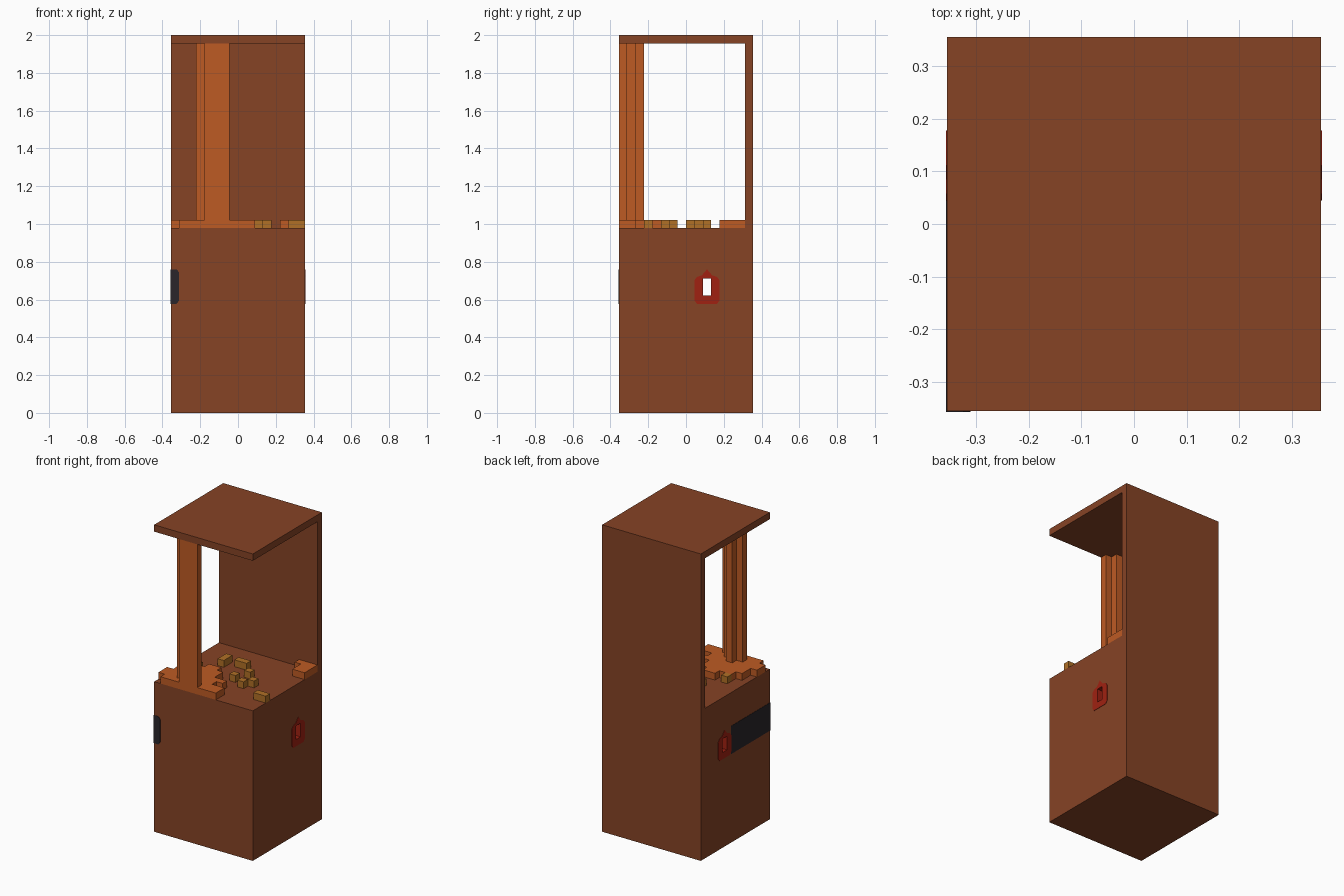
import bpy
import bmesh
from mathutils import Vector

if "Cube" in bpy.data.objects:
    bpy.data.objects.remove(bpy.data.objects["Cube"], do_unlink=True)

U = 2 / 45      # one block
H = 8 * U       # half width
DECK = 22       # height of the counter in blocks


def material(name, srgb):
    lin = [((c / 255 + 0.055) / 1.055) ** 2.4 for c in srgb]
    mat = bpy.data.materials.new(name)
    mat.diffuse_color = (*lin, 1)
    mat.use_nodes = True
    mat.node_tree.nodes["Principled BSDF"].inputs["Base Color"].default_value = (*lin, 1)
    return mat


BROWN = material("brown wood", (134, 67, 37))
ORANGE = material("orange wood", (190, 91, 36))
GOLD = material("gold", (176, 112, 38))
DARK = material("dark grey", (41, 37, 42))
RED = material("red", (160, 33, 17))


def finish(name, bm, mat):
    bmesh.ops.recalc_face_normals(bm, faces=bm.faces)
    mesh = bpy.data.meshes.new(name)
    bm.to_mesh(mesh)
    bm.free()
    mesh.materials.append(mat)
    obj = bpy.data.objects.new(name, mesh)
    bpy.context.collection.objects.link(obj)
    return obj


def prism(name, profile, place, depth, mat):
    """Extrude a flat outline; place() turns its 2D points into 3D."""
    bm = bmesh.new()
    face = bm.faces.new([bm.verts.new(place(a, b)) for a, b in profile])
    out = bmesh.ops.extrude_face_region(bm, geom=[face])
    moved = [v for v in out["geom"] if isinstance(v, bmesh.types.BMVert)]
    bmesh.ops.translate(bm, verts=moved, vec=Vector(depth))
    return finish(name, bm, mat)


def blocks(name, boxes, mat):
    """Boxes given as (x, y, z, width, depth, height) in blocks."""
    bm = bmesh.new()
    for x, y, z, w, d, h in boxes:
        cube = bmesh.ops.create_cube(bm, size=1)["verts"]
        bmesh.ops.scale(bm, verts=cube, vec=Vector((w, d, h)) * U)
        centre = Vector((x + w / 2 - 8, y + d / 2 - 8, z + h / 2)) * U
        bmesh.ops.translate(bm, verts=cube, vec=centre)
    return finish(name, bm, mat)


def cut(obj, box):
    """Cut a box-shaped hole and discard the cutter."""
    cutter = blocks("hole_cutter", [box], obj.data.materials[0])
    cutter.hide_render = True
    mod = obj.modifiers.new("hole", "BOOLEAN")
    mod.operation = "DIFFERENCE"
    mod.solver = "EXACT"
    mod.object = cutter
    bpy.context.view_layer.objects.active = obj
    bpy.ops.object.modifier_apply(modifier=mod.name)
    bpy.data.objects.remove(cutter, do_unlink=True)


# Cabinet: solid base, back wall and roof from one side profile
side = [(-8, 0), (8, 0), (8, 45), (-8, 45), (-8, 44), (7, 44), (7, DECK), (-8, DECK)]
cabinet = prism("cabinet", side, lambda y, z: (-H, y * U, z * U), (2 * H, 0, 0), BROWN)
cut(cabinet, (-1, 9.9, 13.9, 18, 1.2, 2.2))

# Red surround lining the slot that runs right through the base
half = [(0, 13), (1.2, 13), (1.5, 13.4), (1.5, 15.8), (1.2, 16.2), (0.6, 16.4), (0, 17.1)]
outline = half + [(-y, z) for y, z in half[-2:0:-1]]
GAP = 0.002
surround = prism("slot_surround", outline,
                 lambda y, z: (-H - GAP, (y + 2.5) * U, z * U), (2 * (H + GAP), 0, 0), RED)
cut(surround, (-1, 10, 14, 18, 1, 2))

# Dark bar set into the front corner
bar = [(-0.04, 13), (0.7, 13), (1, 13.4), (1, 16.7), (0.7, 17.1), (-0.04, 17.1)]
prism("dark_bar", bar, lambda x, z: (x * U - H, -H - GAP, z * U), (0, 9 * U + GAP, 0), DARK)

# Post from the counter to the roof: rows of (first, width), front to back
post_rows = [(4, 3), (3, 3), (4, 1)]
blocks("post", [(x, y, DECK, w, 1, 44 - DECK) for y, (x, w) in enumerate(post_rows)], ORANGE)

# Stepped patches on the counter, row by row
front_rows = [(1, 9), (0, 10), (0, 8), (1, 8), (1, 6), (2, 5), (4, 2)]
blocks("front_patch", [(x, y, DECK, w, 1, 1) for y, (x, w) in enumerate(front_rows)], ORANGE)
back_rows = [(14, 2), (14, 2), (13, 3)]
blocks("back_patch", [(x, y + 12, DECK, w, 1, 1) for y, (x, w) in enumerate(back_rows)], ORANGE)

# Scattered gold pieces: (x, y, width, depth)
pieces = [(14, 3, 2, 1), (4, 9, 1, 2), (6, 10, 2, 1), (8, 6, 1, 1),
          (10, 5, 1, 1), (11, 6, 1, 1), (9, 8, 1, 1), (2, 6, 1, 1)]
blocks("gold_pieces", [(x, y, DECK, w, d, 1) for x, y, w, d in pieces], GOLD)
